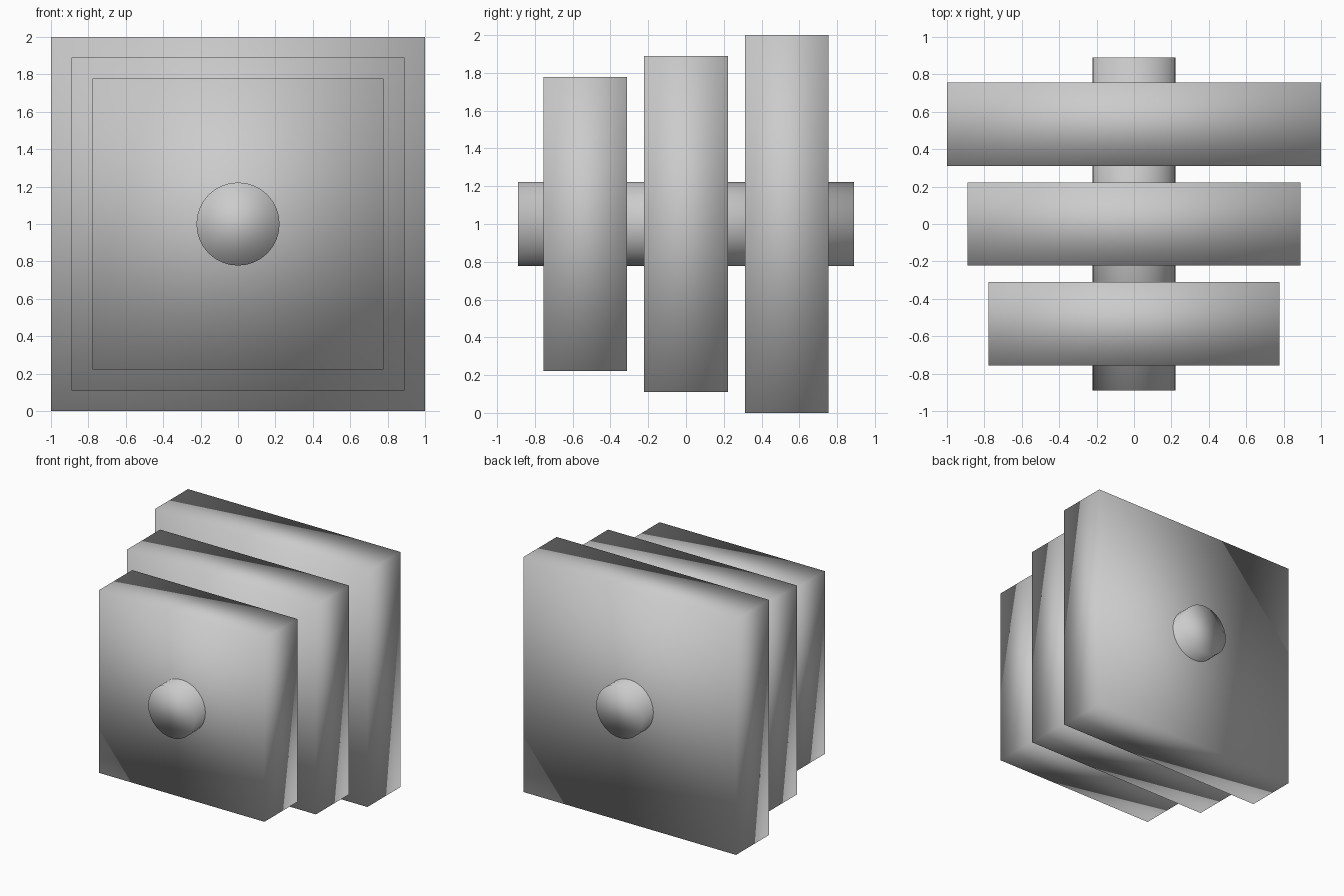
import bpy
import math

if "Cube" in bpy.data.objects:
    bpy.data.objects.remove(bpy.data.objects["Cube"])

U = 1 / 9           # base unit: plates are 4 units thick
CENTRE_Z = 1.0


def smooth(obj, name):
    obj.name = name
    bpy.ops.object.transform_apply(location=False, rotation=True, scale=True)
    bpy.ops.object.shade_smooth()


def plate(name, y, half):
    bpy.ops.mesh.primitive_cube_add(size=2, location=(0, y, CENTRE_Z))
    obj = bpy.context.object
    obj.scale = (half, 2 * U, half)
    smooth(obj, name)


# Three square plates growing towards the back
for name, y, half in (("front_plate", -4.8 * U, 7 * U),
                      ("middle_plate", 0, 8 * U),
                      ("back_plate", 4.8 * U, 9 * U)):
    plate(name, y, half)

# Round rod running through all plates
bpy.ops.mesh.primitive_cylinder_add(vertices=32, radius=2 * U, depth=16 * U,
                                    location=(0, 0, CENTRE_Z),
                                    rotation=(math.pi / 2, 0, 0))
smooth(bpy.context.object, "centre_rod")
